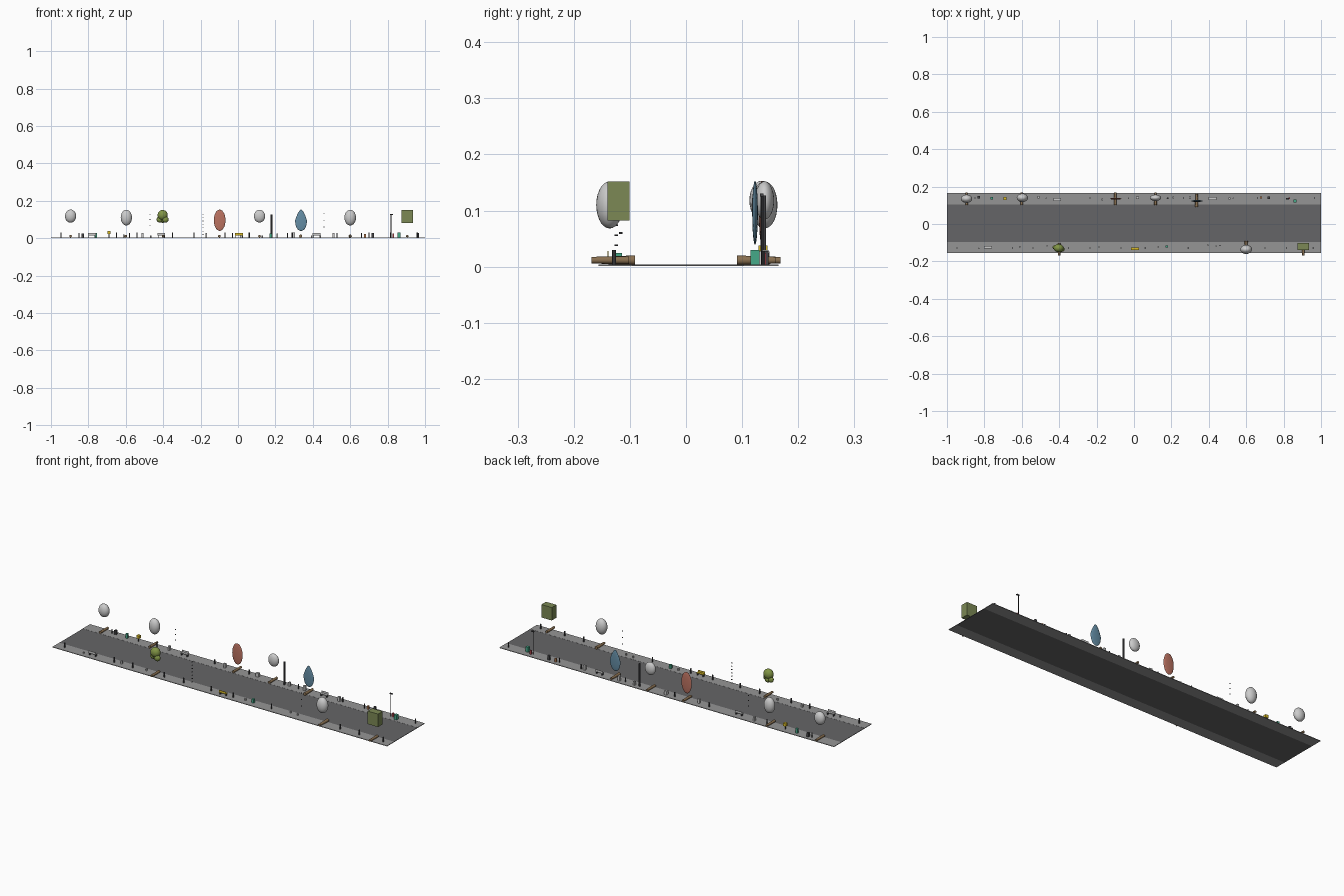
import bpy, math
from mathutils import Vector

MATS = {}
COLORS = dict(road=(0.13, 0.13, 0.135), pave=(0.3, 0.3, 0.3), brown=(0.25, 0.16, 0.08),
              olive=(0.2, 0.25, 0.09), green=(0.22, 0.3, 0.06), red=(0.5, 0.17, 0.12),
              blue=(0.13, 0.27, 0.38), dark=(0.06, 0.06, 0.065), teal=(0.06, 0.4, 0.25),
              yellow=(0.7, 0.5, 0.02), crimson=(0.6, 0.08, 0.1), orange=(0.6, 0.25, 0.1))


def finish(name, color=None, smooth=False):
    o = bpy.context.object
    o.name = name
    if color:
        if color not in MATS:
            m = bpy.data.materials.new(color)
            m.diffuse_color = (*COLORS[color], 1)
            MATS[color] = m
        o.data.materials.append(MATS[color])
    bpy.ops.object.transform_apply(location=False, rotation=True, scale=True)
    if smooth:
        bpy.ops.object.shade_smooth_by_angle()
    return o


def box(name, x0, x1, y0, y1, z0, z1, color=None):
    bpy.ops.mesh.primitive_cube_add(size=1, location=((x0 + x1) / 2, (y0 + y1) / 2, (z0 + z1) / 2))
    bpy.context.object.scale = (x1 - x0, y1 - y0, z1 - z0)
    return finish(name, color)


def cyl(name, a, b, r, color=None, r2=None, n=12):
    a, b = Vector(a), Vector(b)
    bpy.ops.mesh.primitive_cone_add(vertices=n, radius1=r, radius2=r if r2 is None else r2,
                                    depth=(b - a).length, location=(a + b) / 2)
    bpy.context.object.rotation_euler = (b - a).to_track_quat('Z', 'Y').to_euler()
    return finish(name, color, True)


def blob(name, x, y, z, rx, ry, rz, color=None):
    bpy.ops.mesh.primitive_uv_sphere_add(segments=24, ring_count=14, radius=1, location=(x, y, z))
    bpy.context.object.scale = (rx, ry, rz)
    return finish(name, color, True)


# road and pavements
G = 0.004
box("road", -1, 1, -0.096, 0.103, 0.001, 0.0035, "road")
box("pavement_front", -1, 1, -0.156, -0.096, 0.001, G, "pave")
box("pavement_back", -1, 1, 0.103, 0.165, 0.001, G, "pave")

# trunks lying across the pavement
for x, side in [(-0.895, 1), (-0.6, 1), (-0.4, -1), (-0.1, 1), (0.115, 1), (0.335, 1), (0.6, -1), (0.905, -1)]:
    big = x in (0.335, 0.6)
    y0, y1 = (0.091, 0.16) if big else (0.102, 0.168)
    cyl("tree_trunk", (x, side * y0, 0.0115), (x, side * y1, 0.0115), 0.0085 if big else 0.007, "brown", 0.006)

# rounded crowns: x, y, z, radii
for x, y, z, rx, ry, rz in [(-0.895, 0.135, 0.118, 0.03, 0.022, 0.035), (-0.597, 0.14, 0.11, 0.03, 0.023, 0.042),
                            (0.115, 0.14, 0.118, 0.03, 0.017, 0.034), (0.6, -0.136, 0.11, 0.031, 0.024, 0.042)]:
    blob("tree_crown", x, y, z, rx, ry, rz)

# lumpy crown
for dx, dy, z, r in [(0, 0, 0.124, 0.027), (-0.016, 0.004, 0.1, 0.016), (0.015, -0.006, 0.1, 0.017), (0, 0.007, 0.097, 0.015)]:
    blob("lumpy_crown", -0.403 + dx, -0.129 + dy, z, r, r * 0.8, r, "green")

# thin oval and teardrop crowns, box crown
blob("oval_crown", -0.098, 0.135, 0.096, 0.031, 0.005, 0.057, "red")
drop = blob("teardrop_crown", 0.337, 0.123, 0.096, 0.031, 0.005, 0.057, "blue")
for v in drop.data.vertices:
    t = v.co.z / 0.057
    v.co.x *= 1 - 0.45 * max(0, t) + 0.1 * max(0, -t)
box("box_crown", 0.873, 0.935, -0.14, -0.101, 0.082, 0.152, "olive")


# benches: slab seat, legs and back rail
def bench(x, y, color=None, out=1):
    box("bench_seat", x - 0.021, x + 0.021, y - 0.007, y + 0.007, 0.015, 0.018, color)
    box("bench_back", x - 0.021, x + 0.021, y + out * 0.007 - 0.001, y + out * 0.007 + 0.001, 0.018, 0.028, color)
    for s in (-1, 1):
        box("bench_leg", x + s * 0.017 - 0.0015, x + s * 0.017 + 0.0015, y - 0.006, y + 0.006, G, 0.015, "dark")


bench(-0.78, -0.124, None, -1)
bench(-0.41, 0.131)
bench(0.005, -0.132, "yellow", -1)
bench(0.42, 0.136)

# bollards along both pavements
for x in (-0.946, -0.65, -0.54, -0.35, -0.235, -0.07, 0.06, 0.29, 0.7, 0.815, 0.958):
    cyl("bollard", (x, -0.128, G), (x, -0.128, 0.03), 0.0035, "dark")
for x in (-0.85, -0.58, -0.235, -0.03, 0.265, 0.53, 0.66, 0.965):
    cyl("bollard", (x, 0.138, G), (x, 0.138, 0.028), 0.003, "dark")

# low ground fittings
for x, y in [(-0.83, -0.13), (-0.466, -0.116), (0.13, -0.122), (0.395, -0.113), (0.44, -0.117)]:
    cyl("ground_fitting", (x, y, G), (x, y, 0.014), 0.004)

# bins and cabinets: x, y, half width, half depth, top, colour
for x, y, w, d, h, c in [(-0.83, 0.143, 0.006, 0.006, 0.026, "dark"), (-0.76, 0.138, 0.006, 0.006, 0.028, "teal"),
                         (-0.51, 0.143, 0.005, 0.006, 0.027, None), (-0.17, 0.131, 0.005, 0.005, 0.028, None),
                         (0.02, 0.141, 0.008, 0.007, 0.024, None), (0.175, -0.12, 0.006, 0.006, 0.024, "teal"),
                         (0.21, 0.141, 0.005, 0.005, 0.024, None), (0.3, 0.141, 0.006, 0.006, 0.03, None),
                         (0.51, 0.136, 0.006, 0.006, 0.028, None), (0.68, 0.141, 0.005, 0.005, 0.022, "orange"),
                         (0.72, 0.141, 0.006, 0.006, 0.028, "dark"), (0.86, 0.123, 0.008, 0.008, 0.03, "teal"),
                         (0.83, 0.139, 0.004, 0.004, 0.024, "crimson"), (-0.61, -0.122, 0.004, 0.004, 0.02, None)]:
    box("street_bin", x - w, x + w, y - d, y + d, G, h, c)

# yellow raised box
box("post_box", -0.698, -0.682, 0.129, 0.145, 0.022, 0.038, "yellow")
cyl("post_box_leg", (-0.69, 0.137, G), (-0.69, 0.137, 0.022), 0.002, "dark")

# thick column and thin lamp post
cyl("column", (0.18, 0.138, G), (0.18, 0.138, 0.127), 0.005, "dark")
cyl("lamp_post", (0.818, 0.135, G), (0.818, 0.135, 0.127), 0.0015, "dark")
box("lamp_head", 0.814, 0.83, 0.132, 0.138, 0.125, 0.13, "dark")

# floating light beads
beads = [(-0.187, -0.124, 0.02 + 0.018 * i) for i in range(7)]
beads += [(-0.47, 0.138, z) for z in (0.07, 0.1, 0.128)]
beads += [(0.46, -0.116, z) for z in (0.06, 0.095, 0.13)]
for x, y, z in beads:
    cyl("light_bead", (x, y, z - 0.0015), (x, y, z + 0.0015), 0.003, "dark")
